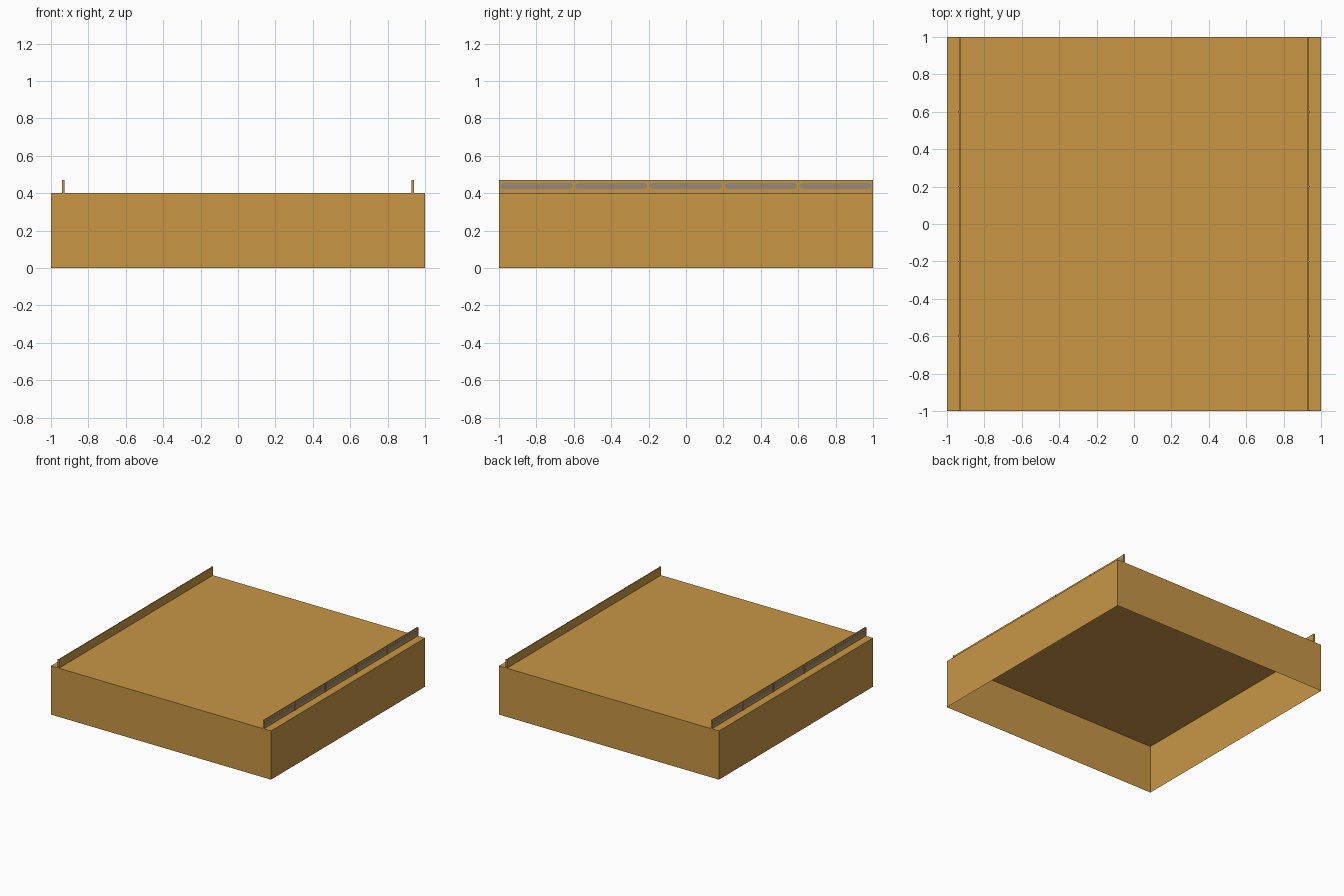
import bpy, bmesh
from math import sin, cos, pi
from mathutils import Matrix

old = bpy.data.objects.get("Cube")
if old:
    bpy.data.objects.remove(old, do_unlink=True)


def material(name, rgb):
    m = bpy.data.materials.new(name)
    m.use_nodes = True
    m.diffuse_color = (*rgb, 1)
    m.node_tree.nodes["Principled BSDF"].inputs["Base Color"].default_value = (*rgb, 1)
    return m


wood = material("golden_wood", (0.58, 0.305, 0.06))
grey = material("warm_grey", (0.30, 0.25, 0.19))


def finish(name, bm, mat):
    mesh = bpy.data.meshes.new(name)
    bm.to_mesh(mesh)
    bm.free()
    mesh.materials.append(mat)
    obj = bpy.data.objects.new(name, mesh)
    bpy.context.collection.objects.link(obj)
    return obj


def box(name, lo, hi, mat, open_bottom=False):
    bm = bmesh.new()
    bmesh.ops.create_cube(bm, size=1)
    for v in bm.verts:
        v.co = [h if c > 0 else l for c, l, h in zip(v.co, lo, hi)]
    if open_bottom:
        bm.normal_update()
        down = [f for f in bm.faces if f.normal.z < -0.5]
        bmesh.ops.delete(bm, geom=down, context='FACES_ONLY')
    return finish(name, bm, mat)


def slot_panel(name, y, mat):
    """Thin rounded strip lying against the outer rail face."""
    bm = bmesh.new()
    half, r, z = 0.193, 0.016, 0.438
    ring = []
    for side, start in ((1, -pi / 2), (-1, pi / 2)):
        for i in range(7):
            a = start + pi * i / 6
            ring.append(bm.verts.new((0.935, y + side * (half - r) + r * cos(a), z + r * sin(a))))
    face = bm.faces.new(ring)
    out = bmesh.ops.extrude_face_region(bm, geom=[face])
    for v in out["geom"]:
        if isinstance(v, bmesh.types.BMVert):
            v.co.x += 0.001
    bmesh.ops.recalc_face_normals(bm, faces=bm.faces)
    return finish(name, bm, mat)


# Hollow platform, open underneath
box("platform", (-1, -1, 0), (1, 1, 0.4), wood, open_bottom=True)

# One rail with strips and dividers per side; the second is turned half round
for side, turn in (("left", 0), ("right", pi)):
    parts = [box(side + "_rail", (0.927, -1, 0.4), (0.935, 1, 0.47), wood)]
    for i in range(5):
        parts.append(slot_panel(f"{side}_rail_strip_{i + 1}", -0.8 + 0.4 * i, grey))
    for i in range(6):
        y = max(-0.997, min(0.997, -1 + 0.4 * i))
        parts.append(box(f"{side}_rail_divider_{i + 1}", (0.935, y - 0.003, 0.4),
                         (0.94, y + 0.003, 0.47), wood))
    for p in parts:
        p.data.transform(Matrix.Rotation(turn, 4, 'Z'))
